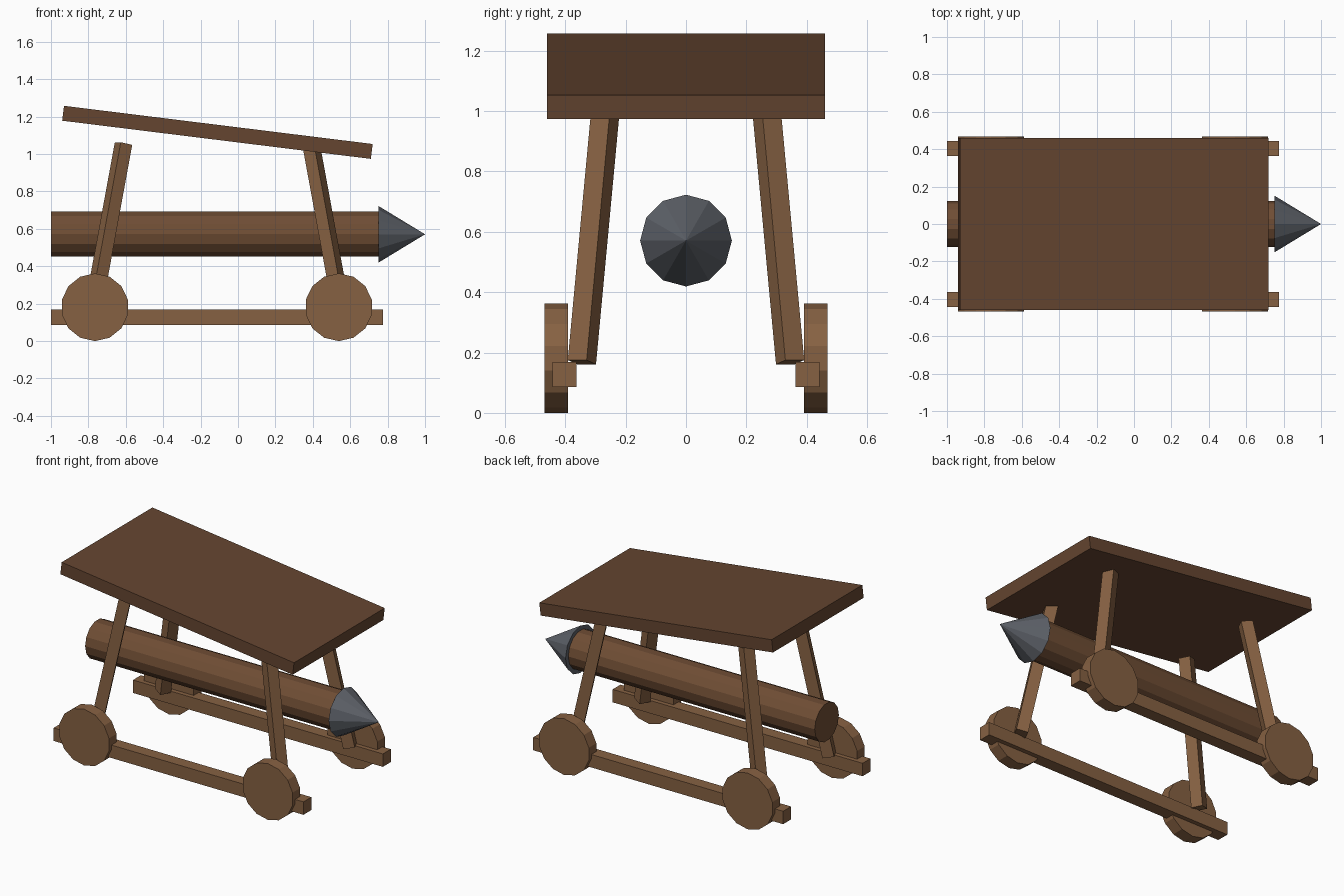
import bpy
from math import pi, radians
from mathutils import Vector

if "Cube" in bpy.data.objects:
    bpy.data.objects.remove(bpy.data.objects["Cube"])


def material(name, rgb):
    m = bpy.data.materials.new(name)
    m.diffuse_color = (*rgb, 1)
    m.use_nodes = True
    m.node_tree.nodes["Principled BSDF"].inputs["Base Color"].default_value = m.diffuse_color
    return m


wood = material("light wood", (0.24, 0.12, 0.055))
roof_wood = material("roof wood", (0.13, 0.06, 0.03))
log_wood = material("log wood", (0.16, 0.075, 0.035))
iron = material("iron", (0.11, 0.12, 0.14))


def finish(name, mat):
    ob = bpy.context.object
    ob.name = name
    ob.data.materials.append(mat)
    return ob


def box(name, mat, loc, size, rot=(0, 0, 0)):
    bpy.ops.mesh.primitive_cube_add(size=1, location=loc, rotation=rot)
    ob = finish(name, mat)
    ob.scale = size
    return ob


def cylinder(name, mat, loc, radius, depth, rot):
    bpy.ops.mesh.primitive_cylinder_add(vertices=14, radius=radius, depth=depth,
                                        location=loc, rotation=rot)
    return finish(name, mat)


def post(name, bottom, top):
    # square beam whose sides follow the direction it leans in
    a, b = Vector(bottom), Vector(top)
    d = b - a
    ob = box(name, wood, (a + b) / 2, (0.07, 0.07, d.length))
    ob.rotation_euler = d.to_track_quat('Z', 'Y').to_euler()


# sloping roof board
box("roof", roof_wood, (-0.11, 0, 1.116), (1.663, 0.92, 0.08), (0, radians(7.05), 0))

# ram log and iron tip
cylinder("ram_log", log_wood, (-0.125, 0, 0.572), 0.123, 1.75, (0, pi / 2, 0))
bpy.ops.mesh.primitive_cone_add(vertices=12, radius1=0.152, radius2=0, depth=0.25,
                                location=(0.875, 0, 0.571), rotation=(0, pi / 2, 0))
finish("ram_tip", iron)

# both sides: rail, wheels and leaning posts
for side, s in (("near", -1), ("far", 1)):
    box(f"{side}_rail", wood, (-0.1125, s * 0.403, 0.127), (1.775, 0.08, 0.083))
    for end, wx, bx, tx in (("rear", -0.765, -0.775, -0.612),
                            ("front", 0.539, 0.553, 0.390)):
        cylinder(f"{side}_{end}_wheel", wood, (wx, s * 0.43, 0.181), 0.181, 0.077,
                 (pi / 2, 0, 0))
        post(f"{side}_{end}_post", (bx, s * 0.345, 0.168), (tx, s * 0.262, 1.056))
